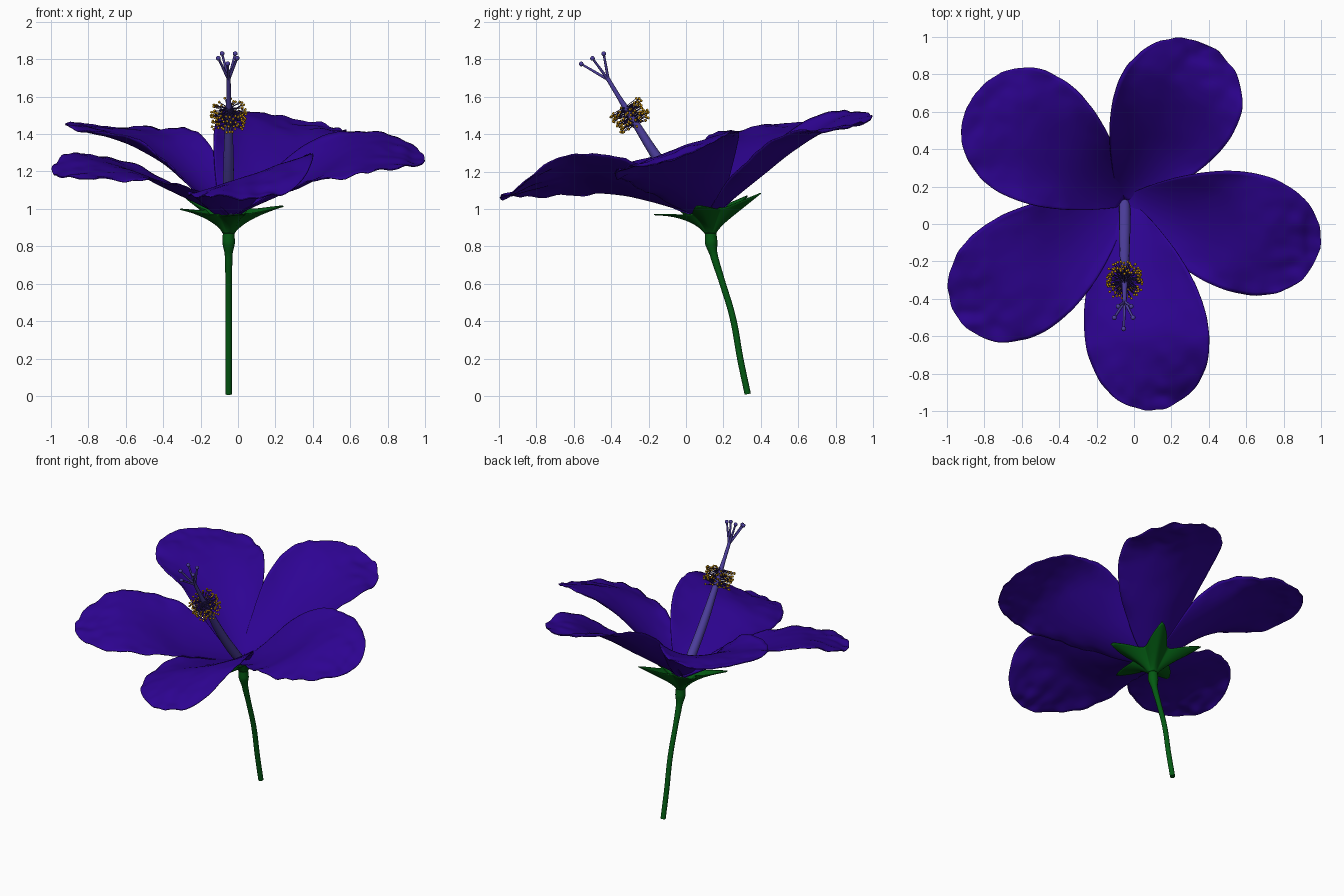
import bpy, bmesh, math, random
from mathutils import Vector, Matrix, noise

if "Cube" in bpy.data.objects:
    bpy.data.objects.remove(bpy.data.objects["Cube"])

random.seed(4)
BASE = Vector((-0.05, 0.12, 0.95))


def material(name, rgb):
    m = bpy.data.materials.new(name)
    m.diffuse_color = (*rgb, 1)
    m.use_nodes = True
    m.node_tree.nodes["Principled BSDF"].inputs["Base Color"].default_value = m.diffuse_color
    return m


PETAL = material("violet", (0.027, 0.001, 0.29))
COLUMN = material("pale_violet", (0.075, 0.05, 0.34))
DARK = material("dark_violet", (0.03, 0.015, 0.14))
GREEN = material("green", (0.001, 0.10, 0.006))
GOLD = material("gold", (0.55, 0.27, 0.005))


def add_object(name, mesh, mat):
    mesh.materials.clear()
    mesh.materials.append(mat)
    mesh.polygons.foreach_set("use_smooth", [True] * len(mesh.polygons))
    ob = bpy.data.objects.new(name, mesh)
    bpy.context.collection.objects.link(ob)
    return ob


def from_bmesh(name, bm, mat):
    mesh = bpy.data.meshes.new(name)
    bm.to_mesh(mesh)
    bm.free()
    return add_object(name, mesh, mat)


def tubes(name, paths, mat, sides=3):
    """Each path is a list of (x, y, z, radius); all become one tapered mesh."""
    cu = bpy.data.curves.new(name + "_path", "CURVE")
    cu.dimensions = "3D"
    cu.bevel_depth = 1
    cu.bevel_resolution = sides
    cu.use_fill_caps = True
    cu.resolution_u = 6
    for path in paths:
        sp = cu.splines.new("BEZIER")
        sp.bezier_points.add(len(path) - 1)
        for p, (x, y, z, r) in zip(sp.bezier_points, path):
            p.co = (x, y, z)
            p.radius = r
            p.handle_left_type = p.handle_right_type = "AUTO"
    tmp = bpy.data.objects.new(name + "_path", cu)
    bpy.context.collection.objects.link(tmp)
    dg = bpy.context.evaluated_depsgraph_get()
    mesh = bpy.data.meshes.new_from_object(tmp.evaluated_get(dg))
    bpy.data.objects.remove(tmp)
    return add_object(name, mesh, mat)


def balls(name, centres, radius, mat, detail):
    bm = bmesh.new()
    for c in centres:
        bmesh.ops.create_icosphere(bm, subdivisions=detail, radius=radius,
                                   matrix=Matrix.Translation(c))
    return from_bmesh(name, bm, mat)


def grid_faces(bm, rows, closed=False):
    for a, b in zip(rows, rows[1:]):
        n = len(a)
        for j in range(n if closed else n - 1):
            k = (j + 1) % n
            bm.faces.new((a[j], a[k], b[k], b[j]))


def spline(vals, knots, t):
    """Smooth interpolation through a few heights."""
    slopes = []
    for i in range(len(vals)):
        a, b = max(i - 1, 0), min(i + 1, len(vals) - 1)
        slopes.append((vals[b] - vals[a]) / (knots[b] - knots[a]))
    i = 0
    while i < len(knots) - 2 and t > knots[i + 1]:
        i += 1
    h = knots[i + 1] - knots[i]
    s = (t - knots[i]) / h
    return ((2*s**3 - 3*s**2 + 1) * vals[i] + (s**3 - 2*s**2 + s) * h * slopes[i]
            + (3*s**2 - 2*s**3) * vals[i + 1] + (s**3 - s**2) * h * slopes[i + 1])


# petals: heading, length, half width, then heights of left edge, midrib, right edge
def petal(name, heading, length, half, left, mid, right):
    knots = (0, 0.35, 0.7, 1)
    a = math.radians(heading)
    d = Vector((math.cos(a), math.sin(a), 0))
    side = Vector((-d.y, d.x, 0))
    bm = bmesh.new()
    rows = []
    for i in range(49):
        t = math.sin(math.pi / 2 * i / 48)
        w = half * t**0.93 * max(1 - t, 0)**0.5 / 0.397 + 0.03 * (1 - t)
        row = []
        for j in range(33):
            u = j / 16 - 1
            zl, zm, zr = (spline((BASE.z, *h), knots, t) for h in (left, mid, right))
            q = u if t < 0.65 else u * min(w / half, 1)
            z = zm + (zl - zr) / 2 * q + ((zl + zr) / 2 - zm) * q * q
            p = BASE + d * (length * t) + side * (w * u)
            edge = max(abs(u), t) ** 4 * min(1, 3 * t)
            n1 = noise.noise(p * 5)
            n2 = noise.noise(p * 13 + Vector((3, 1, 7)))
            p.z = z + 0.016 * n1 * t + 0.02 * n2 * edge
            p += Vector((p.x, p.y, 0)) * 0.01 * n2 * edge
            row.append(bm.verts.new(p))
        rows.append(row)
    grid_faces(bm, rows)
    bmesh.ops.remove_doubles(bm, verts=bm.verts, dist=0.0003)
    ob = from_bmesh(name, bm, PETAL)
    sol = ob.modifiers.new("thickness", "SOLIDIFY")
    sol.thickness = 0.006
    sol.offset = 0


petal("back_petal", 61.5, 0.945, 0.325, (1.40, 1.53, 1.53), (1.18, 1.40, 1.465), (1.22, 1.40, 1.42))
petal("right_petal", -14.6, 1.07, 0.312, (1.36, 1.41, 1.31), (1.14, 1.31, 1.24), (1.10, 1.18, 1.19))
petal("front_petal", -80.5, 1.125, 0.32, (1.23, 1.29, 1.12), (1.09, 1.18, 1.06), (1.08, 1.07, 1.05))
petal("left_front_petal", 215, 1.085, 0.315, (1.09, 1.15, 1.14), (1.10, 1.23, 1.17), (1.22, 1.30, 1.22))
petal("left_back_petal", 145, 0.985, 0.335, (1.34, 1.42, 1.45), (1.23, 1.40, 1.455), (1.38, 1.43, 1.44))

# stem with swollen top
tubes("stem", [[(-0.05, 0.33, 0.01, 0.017), (-0.05, 0.29, 0.2, 0.017),
                (-0.05, 0.25, 0.42, 0.017), (-0.05, 0.19, 0.62, 0.017),
                (-0.05, 0.147, 0.76, 0.021), (-0.05, 0.135, 0.82, 0.034),
                (-0.05, 0.132, 0.87, 0.031), (-0.05, 0.13, 0.92, 0.04)]], GREEN, 4)

# calyx: five-pointed star cup, one sepal under each petal
bm = bmesh.new()
rows = []
points = [math.radians(v) for v in (-13, 62, 140, 211, 280)]
for i in range(17):
    s = i / 16
    row = []
    for j in range(100):
        a = math.tau * j / 100
        gap = min(abs((a - p + math.pi) % math.tau - math.pi) for p in points)
        k = min(gap / math.radians(37), 1)
        reach = 0.125 + 0.19 * (1 - k) ** 1.8
        r = 0.030 + (reach - 0.030) * s ** 1.25
        y = r * math.sin(a)
        rise = 0.86 + 0.38 * max(r - 0.022, 0) ** 0.6 + 0.05 * k * s
        row.append(bm.verts.new((-0.05 + r * math.cos(a), 0.13 + y,
                                 rise - 0.01 + 0.2 * y * s)))
    rows.append(row)
grid_faces(bm, rows, closed=True)
calyx = from_bmesh("calyx", bm, GREEN)
sol = calyx.modifiers.new("thickness", "SOLIDIFY")
sol.thickness = 0.006
sol.offset = 0

# central column
tubes("column", [[(-0.05, 0.12, 0.93, 0.03), (-0.05, 0.0, 1.07, 0.031),
                  (-0.05, -0.14, 1.255, 0.028), (-0.05, -0.29, 1.49, 0.019),
                  (-0.05, -0.36, 1.6, 0.012), (-0.05, -0.42, 1.7, 0.011)]], COLUMN, 4)

# five stigma branches with round tips
tips = [(-0.055, -0.56, 1.775), (-0.105, -0.5, 1.805), (-0.005, -0.5, 1.805),
        (-0.085, -0.44, 1.83), (-0.015, -0.44, 1.83)]
tubes("stigma_branches", [[(-0.05, -0.415, 1.69, 0.008), (*t, 0.006)] for t in tips], COLUMN)
balls("stigma_tips", [Vector(t) for t in tips], 0.013, COLUMN, 2)

# stamens: filaments around the column, each with an anther
lo, hi = Vector((-0.05, -0.268, 1.45)), Vector((-0.05, -0.328, 1.545))
axis = (hi - lo).normalized()
e1 = Vector((1, 0, 0))
e2 = axis.cross(e1)
paths, anthers = [], []
for i in range(110):
    f = (i + 0.5) / 110
    a = i * 2.39996
    out = e1 * math.cos(a) + e2 * math.sin(a)
    root = lo.lerp(hi, f)
    end = root + out * random.uniform(0.075, 0.095) + axis * random.uniform(-0.015, 0.02)
    paths.append([(*root, 0.0025), (*end, 0.002)])
    anthers.append(end)
tubes("filaments", paths, DARK, 1)
balls("anthers", anthers, 0.008, GOLD, 1)
